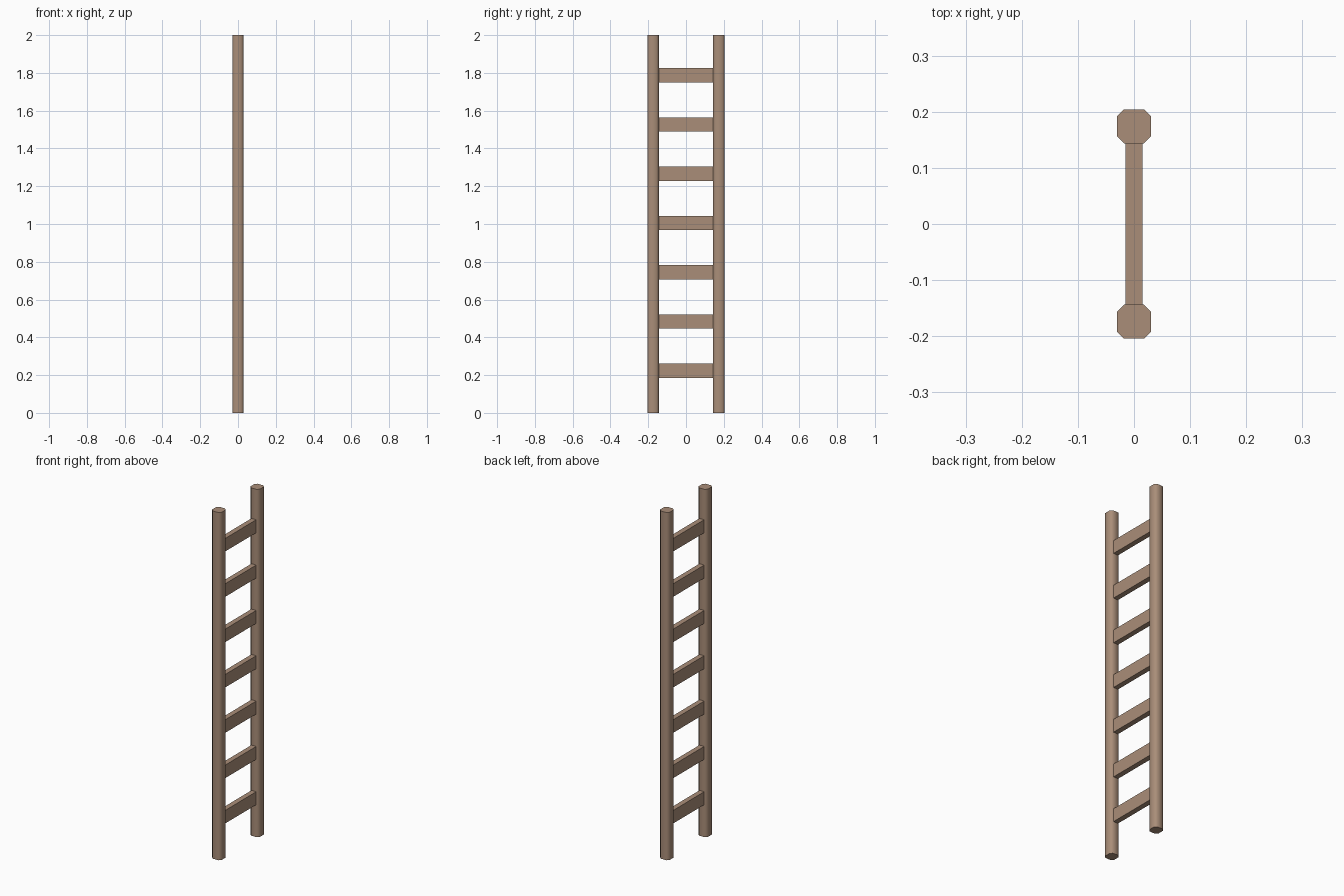
import bpy
import bmesh

cube = bpy.data.objects.get("Cube")
if cube:
    bpy.data.objects.remove(cube, do_unlink=True)

wood = bpy.data.materials.new("brown_wood")
wood.use_nodes = True
colour = (0.40, 0.27, 0.19, 1)
wood.diffuse_color = colour
wood.node_tree.nodes["Principled BSDF"].inputs["Base Color"].default_value = colour


def box(name, size, location, chamfer=0):
    """Box with optionally chamfered upright edges."""
    bm = bmesh.new()
    bmesh.ops.create_cube(bm, size=1)
    bmesh.ops.scale(bm, vec=size, verts=bm.verts)
    if chamfer:
        upright = [e for e in bm.edges
                   if abs(e.verts[0].co.z - e.verts[1].co.z) > 0.1]
        bmesh.ops.bevel(bm, geom=upright, offset=chamfer, segments=1,
                        affect='EDGES')
    mesh = bpy.data.meshes.new(name)
    bm.to_mesh(mesh)
    bm.free()
    mesh.materials.append(wood)
    obj = bpy.data.objects.new(name, mesh)
    obj.location = location
    bpy.context.collection.objects.link(obj)
    return obj


# Two upright eight-sided poles, rounded by smooth shading
for side, name in ((-1, "front_pole"), (1, "back_pole")):
    pole = box(name, (0.06, 0.061, 2), (0, side * 0.174, 1), chamfer=0.0125)
    bpy.ops.object.select_all(action='DESELECT')
    pole.select_set(True)
    bpy.context.view_layer.objects.active = pole
    bpy.ops.object.shade_smooth_by_angle(angle=0.9)

# Seven flat rungs between the poles
for i in range(7):
    box(f"rung_{i + 1}", (0.03, 0.292, 0.075), (0, 0, 0.223 + i * 0.2607))
